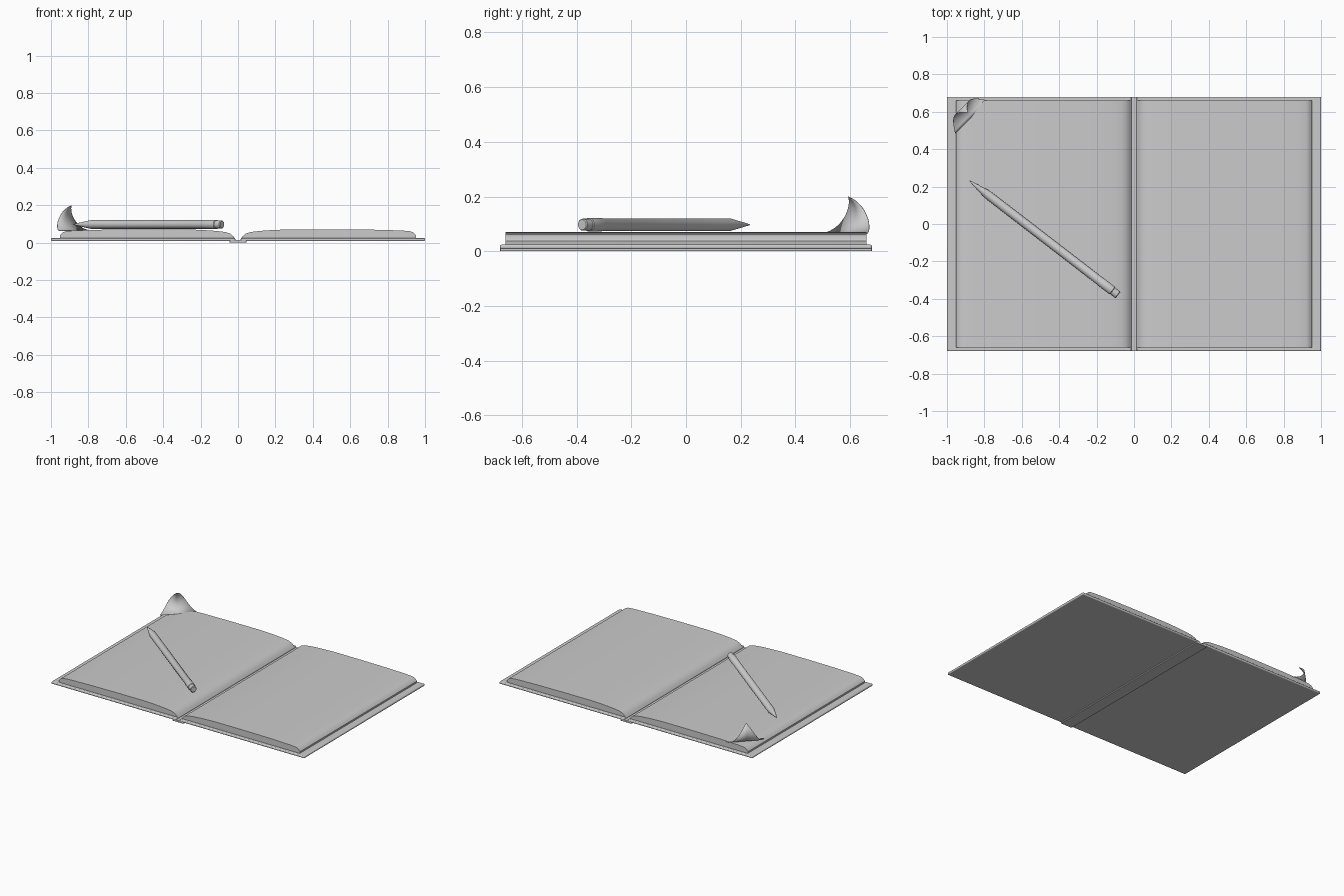
import bpy, bmesh, math
from mathutils import Vector, Matrix

if "Cube" in bpy.data.objects:
    bpy.data.objects.remove(bpy.data.objects["Cube"])

grey = bpy.data.materials.new("plain grey")
grey.diffuse_color = (0.6, 0.6, 0.6, 1)
grey.use_nodes = True
grey.node_tree.nodes["Principled BSDF"].inputs["Base Color"].default_value = grey.diffuse_color


def make_object(name, bm, angle=35):
    bmesh.ops.recalc_face_normals(bm, faces=bm.faces)
    mesh = bpy.data.meshes.new(name)
    bm.to_mesh(mesh)
    bm.free()
    mesh.materials.append(grey)
    ob = bpy.data.objects.new(name, mesh)
    bpy.context.collection.objects.link(ob)
    bpy.ops.object.select_all(action='DESELECT')
    ob.select_set(True)
    bpy.context.view_layer.objects.active = ob
    bpy.ops.object.shade_smooth_by_angle(angle=math.radians(angle))
    return ob


def box(name, x0, x1, y, z0, z1, bevel):
    bm = bmesh.new()
    bmesh.ops.create_cube(bm, size=1)
    for v in bm.verts:
        v.co = Vector((x1 if v.co.x > 0 else x0, v.co.y * 2 * y, z1 if v.co.z > 0 else z0))
    ob = make_object(name, bm)
    mod = ob.modifiers.new("rounded edges", 'BEVEL')
    mod.width, mod.segments = bevel, 3
    return ob


def extrude_profile(name, points, y):
    bm = bmesh.new()
    face = bm.faces.new([bm.verts.new((x, -y, z)) for x, z in points])
    new = bmesh.ops.extrude_face_region(bm, geom=[face])["geom"]
    bmesh.ops.translate(bm, vec=(0, 2 * y, 0),
                        verts=[g for g in new if isinstance(g, bmesh.types.BMVert)])
    return make_object(name, bm)


# Hard cover boards and the lower spine strip
box("left_cover", -1.0, -0.014, 0.68, 0.008, 0.024, 0.006)
box("right_cover", 0.014, 1.0, 0.68, 0.008, 0.024, 0.006)
box("spine", -0.045, 0.045, 0.68, 0.0, 0.014, 0.003)

# Page blocks, rising out of the gutter and rounded at the outer edge
page_profile = [(0.015, 0.022), (0.025, 0.034), (0.04, 0.047), (0.065, 0.056), (0.11, 0.062),
                (0.18, 0.067), (0.28, 0.071), (0.50, 0.071), (0.72, 0.069), (0.87, 0.065),
                (0.92, 0.061), (0.938, 0.054), (0.953, 0.038), (0.95, 0.022)]
for name, side in (("left_pages", -1), ("right_pages", 1)):
    extrude_profile(name, [(side * x, z) for x, z in page_profile], 0.66)

# Page corner curling up and back over itself to a point
bm = bmesh.new()
fold = Vector((-0.868, 0.572, 0.064))
out, along = Vector((-1, 1, 0)).normalized(), Vector((1, 1, 0)).normalized()
radius, half, sweep, steps = 0.071, 0.125, math.radians(155), 14
rows = []
for i in range(steps):
    t = i / steps
    a = sweep * t
    mid = fold + out * radius * math.sin(a) + Vector((0, 0, radius * (1 - math.cos(a))))
    rows.append([bm.verts.new(mid + along * half * (1 - t) * s) for s in (-1, 0, 1)])
tip = bm.verts.new(fold + out * radius * math.sin(sweep)
                   + Vector((0, 0, radius * (1 - math.cos(sweep)))))
for r0, r1 in zip(rows, rows[1:]):
    for k in range(2):
        bm.faces.new((r0[k], r0[k + 1], r1[k + 1], r1[k]))
for k in range(2):
    bm.faces.new((rows[-1][k], rows[-1][k + 1], tip))
curl = make_object("curled_corner", bm, 60)
mod = curl.modifiers.new("paper thickness", 'SOLIDIFY')
mod.thickness, mod.offset = 0.002, 0

# Pencil lying across the left page: rings of (distance from tip, radius)
bm = bmesh.new()
start, end = Vector((-0.88, 0.232, 0.097)), Vector((-0.085, -0.38, 0.097))
length = (end - start).length
rings = [(0.0, 0.002), (0.035, 0.0085), (0.12, 0.0235), (length - 0.115, 0.0235),
         (length - 0.112, 0.025), (length - 0.04, 0.025), (length - 0.037, 0.022),
         (length - 0.004, 0.022), (length, 0.019)]
sides = 16
loops = [[bm.verts.new((r * math.cos(2 * math.pi * k / sides),
                        r * math.sin(2 * math.pi * k / sides), d)) for k in range(sides)]
         for d, r in rings]
for a, b in zip(loops, loops[1:]):
    for k in range(sides):
        n = (k + 1) % sides
        bm.faces.new((a[k], a[n], b[n], b[k]))
bm.faces.new(loops[0])
bm.faces.new(loops[-1])
turn = (end - start).to_track_quat('Z', 'Y').to_matrix().to_4x4()
bm.transform(Matrix.Translation(start) @ turn)
make_object("pencil", bm)
